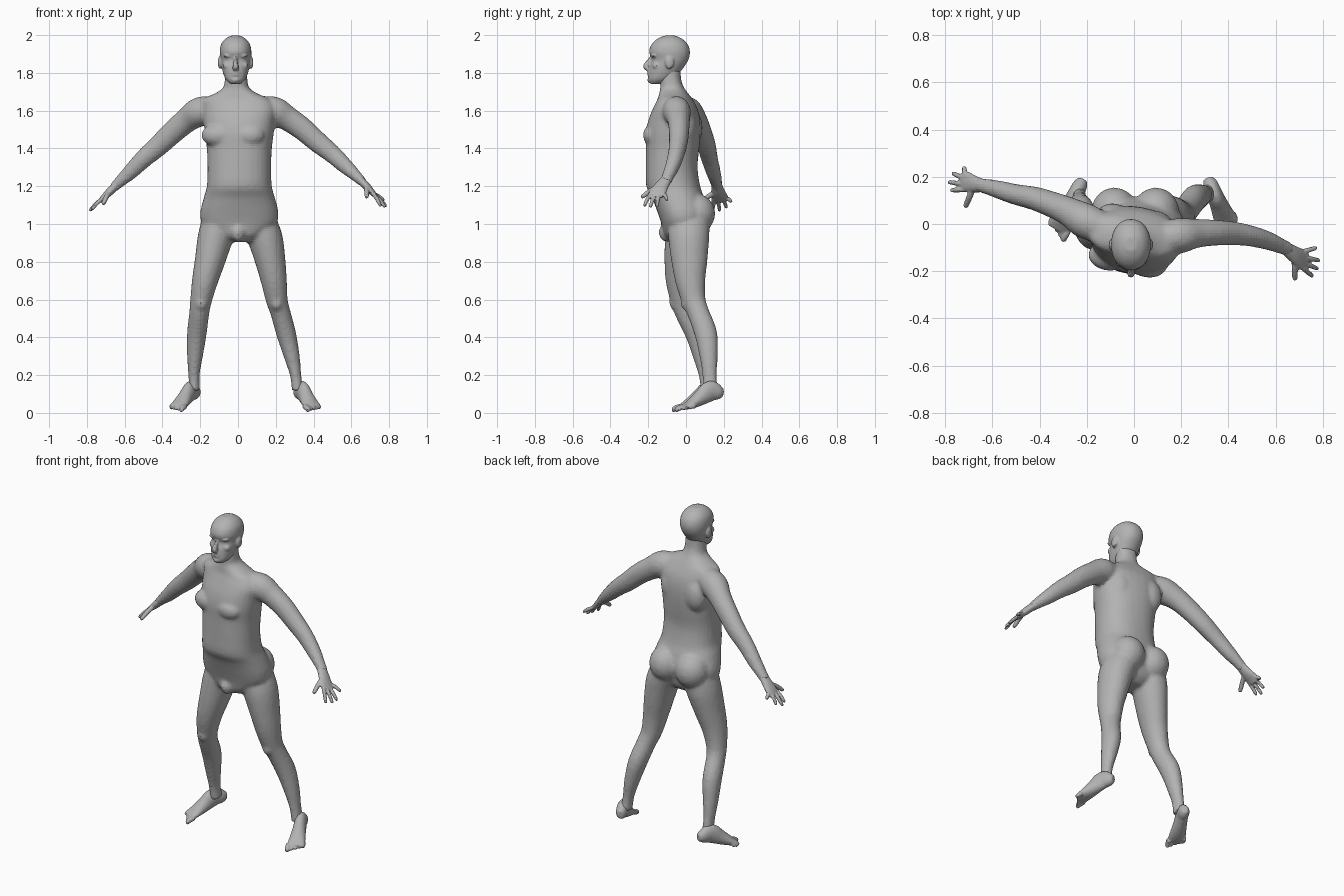
import bpy
import bmesh
import math
from mathutils import Vector, Matrix

if "Cube" in bpy.data.objects:
    bpy.data.objects.remove(bpy.data.objects["Cube"], do_unlink=True)

skin = bpy.data.materials.new("plain_grey")
skin.use_nodes = True
GREY = (.45, .45, .45, 1)
skin.diffuse_color = GREY
skin.node_tree.nodes["Principled BSDF"].inputs["Base Color"].default_value = GREY


def spline(rows, steps):
    """Catmull-Rom interpolation through rows of numbers."""
    out = []
    last = len(rows) - 1
    for i in range(last):
        p, q, r, s = rows[max(i - 1, 0)], rows[i], rows[i + 1], rows[min(i + 2, last)]
        for k in range(steps):
            t = k / steps
            out.append([b + t * (c - a) / 2
                        + t * t * (a - 2.5 * b + 2 * c - d / 2)
                        + t ** 3 * (1.5 * (b - c) + (d - a) / 2)
                        for a, b, c, d in zip(p, q, r, s)])
    out.append(list(rows[last]))
    return out


def loft(bm, rows, side, level=False, power=2, sides=24, steps=4):
    """Closed tube through rows of (x, y, z, side radius, other radius)."""
    rows = spline(rows, steps)
    centres = [Vector(r[:3]) for r in rows]
    rings = []
    for i, row in enumerate(rows):
        ahead = centres[min(i + 1, len(rows) - 1)] - centres[max(i - 1, 0)]
        t = Vector((0, 0, 1)) if level else ahead.normalized()
        u = Vector(side(row[2]) if callable(side) else side)
        u = (u - t * u.dot(t)).normalized()
        v = t.cross(u)
        ring = []
        for k in range(sides):
            a = math.tau * k / sides
            c, s = math.cos(a), math.sin(a)
            c = math.copysign(abs(c) ** (2 / power), c)
            s = math.copysign(abs(s) ** (2 / power), s)
            ring.append(bm.verts.new(centres[i] + u * c * row[3] + v * s * row[4]))
        rings.append(ring)
    for a, b in zip(rings, rings[1:]):
        for k in range(sides):
            n = (k + 1) % sides
            bm.faces.new((a[k], a[n], b[n], b[k]))
    bm.faces.new(rings[0])
    bm.faces.new(rings[-1])


def ball(bm, centre, radii, turn=0):
    place = (Matrix.Rotation(turn, 4, "Z") @ Matrix.Translation(centre)
             @ Matrix.Diagonal((*radii, 1)))
    bmesh.ops.create_uvsphere(bm, u_segments=20, v_segments=12, radius=1, matrix=place)


def digit(bm, base, tip, thick, side):
    """Finger or toe: a tapered tube with a rounded end and a slight bend."""
    base, tip = Vector(base), Vector(tip)
    mid = base.lerp(tip, .5) + Vector((0, 0, .004))
    rows = [(*base, thick, thick), (*mid, thick, thick),
            (*base.lerp(tip, .9), thick * .85, thick * .85), (*tip, thick * .4, thick * .4)]
    loft(bm, rows, side, sides=12)


def finish(bm, name, voxel, smoothing):
    """Fuse overlapping pieces into one skin."""
    bmesh.ops.recalc_face_normals(bm, faces=bm.faces)
    mesh = bpy.data.meshes.new(name)
    bm.to_mesh(mesh)
    bm.free()
    obj = bpy.data.objects.new(name, mesh)
    bpy.context.collection.objects.link(obj)
    bpy.context.view_layer.objects.active = obj
    fuse = obj.modifiers.new("fuse", "REMESH")
    fuse.mode = "VOXEL"
    fuse.voxel_size = voxel
    relax = obj.modifiers.new("relax", "SMOOTH")
    relax.factor = .5
    relax.iterations = smoothing
    for modifier in ("fuse", "relax"):
        bpy.ops.object.modifier_apply(modifier=modifier)
    obj.data.materials.clear()
    obj.data.materials.append(skin)
    return obj


TWIST = math.radians(-10)


def torso_side(z):
    turn = TWIST * min(max((z - 1.1) / .35, 0), 1)
    return (math.cos(turn), math.sin(turn), 0)


# Torso: height, half width, front y, back y
body = bmesh.new()
outline = [(.905, .06, -.08, .04), (.94, .13, -.115, .08), (1, .195, -.13, .1),
           (1.06, .207, -.15, .115), (1.14, .188, -.18, .095), (1.2, .172, -.21, .075),
           (1.3, .168, -.212, .06), (1.4, .172, -.21, .068), (1.48, .182, -.21, .073),
           (1.55, .19, -.195, .07), (1.61, .195, -.17, .055), (1.66, .18, -.145, .03),
           (1.69, .115, -.14, .01), (1.72, .07, -.135, -.01), (1.76, .06, -.138, -.025),
           (1.82, .058, -.135, -.03)]
loft(body, [(-.01 if z > 1.65 else .007, (f + b) / 2, z, w, (b - f) / 2)
            for z, w, f, b in outline], torso_side, level=True, power=2.3, sides=32)
for m in (-1, 1):
    ball(body, (m * .085, -.155, 1.47), (.085, .06, .06), TWIST)     # chest
    ball(body, (m * .09, .012, 1.51), (.075, .06, .1), TWIST)        # shoulder blade
    ball(body, (m * .088 + .005, .055, 1.055), (.098, .1, .105))     # buttock
ball(body, (0, -.1, .955), (.04, .045, .05))

# Arms: shared thickness, one path each
arm_size = [(.06, .065), (.075, .078), (.062, .066), (.055, .061), (.05, .056),
            (.044, .049), (.039, .041), (.032, .03), (.031, .025)]
left_arm = [(.1, -.06, 1.61), (.19, -.05, 1.597), (.26, -.04, 1.56), (.34, -.037, 1.505),
            (.42, -.04, 1.435), (.5, -.052, 1.37), (.57, -.072, 1.305), (.63, -.097, 1.25),
            (.66, -.11, 1.22)]
right_arm = [(-.1, -.03, 1.61), (-.2, .01, 1.595), (-.27, .05, 1.55), (-.34, .08, 1.49),
             (-.42, .108, 1.415), (-.5, .125, 1.345), (-.57, .145, 1.275),
             (-.63, .16, 1.22), (-.66, .166, 1.19)]
for path in (left_arm, right_arm):
    loft(body, [p + s for p, s in zip(path, arm_size)], (0, 1, 0))

# Legs: shared thickness, one path each
leg_size = [(.095, .11), (.093, .108), (.08, .095), (.069, .08), (.058, .064),
            (.053, .058), (.052, .06), (.042, .048), (.03, .038), (.03, .04)]
levels = [1, .92, .8, .7, .6, .53, .42, .3, .2, .12]
left_leg = [(.11, .015), (.145, .015), (.172, .018), (.19, .023), (.205, .04),
            (.225, .065), (.255, .105), (.285, .12), (.305, .125), (.315, .13)]
right_leg = [(-.1, 0), (-.122, -.005), (-.15, -.02), (-.175, -.028), (-.195, -.02),
             (-.205, 0), (-.218, .055), (-.228, .085), (-.233, .105), (-.23, .118)]
for path in (left_leg, right_leg):
    loft(body, [(*p, z, *s) for p, z, s in zip(path, levels, leg_size)], (1, 0, 0))
    knee = path[4]
    ball(body, (knee[0], knee[1] - .035, .585), (.035, .034, .045))
finish(body, "body", .011, 5)

# Head: height, half width, front y, back y
head = bmesh.new()
outline = [(1.742, .028, -.19, -.125), (1.765, .052, -.2, -.075), (1.8, .066, -.198, -.035),
           (1.835, .074, -.193, -.008), (1.87, .079, -.182, .013), (1.91, .084, -.195, .021),
           (1.95, .077, -.183, .01), (1.98, .055, -.152, -.02), (1.997, .025, -.115, -.055)]
MID = -.013
loft(head, [(MID, (f + b) / 2, z, w, (b - f) / 2) for z, w, f, b in outline],
     (1, 0, 0), level=True, power=2.15, sides=32)
loft(head, [(MID, -.177, 1.885, .009, .012), (MID, -.195, 1.86, .01, .014),
            (MID, -.212, 1.835, .016, .016), (MID, -.2, 1.82, .016, .012)], (1, 0, 0))
for m in (-1, 1):
    ball(head, (MID + m * .034, -.167, 1.89), (.03, .018, .01))       # brow
    ball(head, (MID + m * .033, -.159, 1.868), (.015, .014, .011))    # eye
    ball(head, (MID + m * .043, -.157, 1.838), (.025, .022, .02))     # cheek
    ball(head, (MID + m * .083, -.088, 1.855), (.011, .024, .034))    # ear
for z in (1.803, 1.789):
    ball(head, (MID, -.193, z), (.025, .012, .006))                   # lips
ball(head, (MID, -.185, 1.762), (.024, .02, .016))                    # chin
finish(head, "head", .006, 3)


def hand(name, palm, tips, thumb):
    """Palm path runs from wrist to knuckles; tips run from little finger to index."""
    bm = bmesh.new()
    side = Vector((0, -1, 0))
    size = [(.028, .022), (.037, .021), (.045, .015), (.036, .011)]
    loft(bm, [p + s for p, s in zip(palm, size)], side)
    knuckle = Vector(palm[2])
    for i, tip in enumerate(tips):
        digit(bm, knuckle + side * (i - 1.5) * .023, tip, .0108, side)
    digit(bm, Vector(palm[1]) + side * .015, thumb, .0135, (1, 0, 0))
    finish(bm, name, .005, 3)


hand("left_hand", [(.64, -.1, 1.24), (.68, -.13, 1.2), (.715, -.152, 1.162), (.73, -.16, 1.148)],
     [(.775, -.1, 1.125), (.787, -.155, 1.092), (.78, -.19, 1.088), (.757, -.222, 1.093)],
     (.682, -.238, 1.14))
hand("right_hand", [(-.64, .162, 1.21), (-.68, .17, 1.17), (-.715, .18, 1.137), (-.73, .182, 1.12)],
     [(-.72, .242, 1.115), (-.77, .216, 1.085), (-.788, .178, 1.068), (-.777, .143, 1.075)],
     (-.715, .07, 1.105))


def foot(name, heel, toe, outward):
    """Sole slopes down from a raised heel to the toes."""
    bm = bmesh.new()
    heel, toe = Vector(heel), Vector(toe)
    ahead = (toe - heel).normalized()
    side = Vector((-ahead.y, ahead.x, 0)) * outward
    shape = [(0, .108, .018, .022), (.12, .11, .031, .04), (.35, .115, .034, .055),
             (.6, .083, .039, .043), (.82, .055, .046, .03), (1, .036, .05, .018),
             (1.07, .03, .046, .012)]
    rows = []
    for t, z, wide, tall in shape:
        p = heel.lerp(toe, t)
        rows.append((p.x, p.y, z, wide, tall))
    loft(bm, rows, side, level=False)
    for i in range(5):
        base = toe + side * (i - 2) * .021 + Vector((0, 0, .033)) - ahead * .008 * i
        tip = base + ahead * (.05 - .004 * i) - Vector((0, 0, .02 - .003 * i))
        digit(bm, base, tip, .015 if i == 0 else .0105, side)
    finish(bm, name, .006, 3)


foot("left_foot", (.312, .195, 0), (.393, .005, 0), 1)
foot("right_foot", (-.215, .19, 0), (-.318, -.01, 0), -1)
